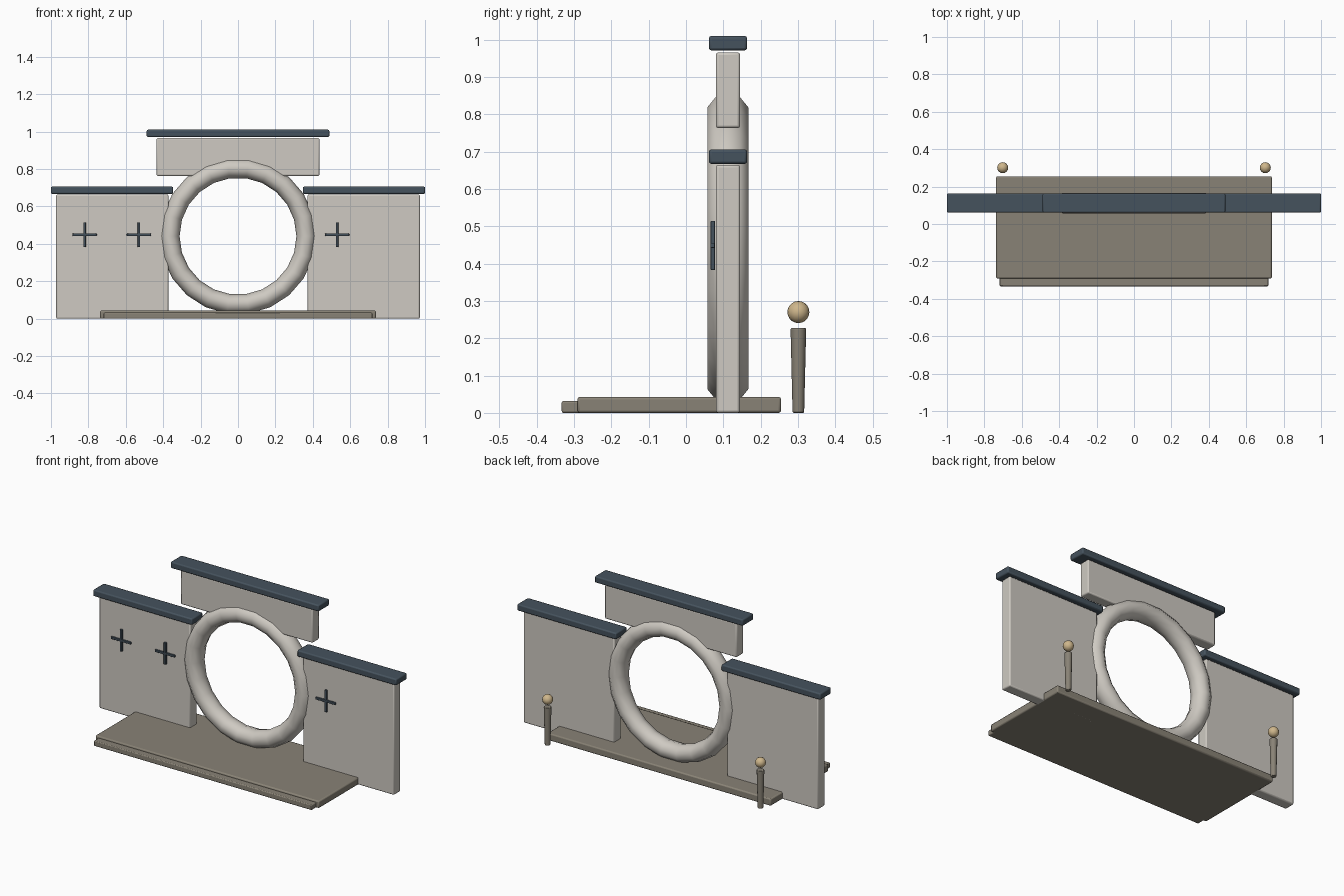
import bpy
import math

if "Cube" in bpy.data.objects:
    bpy.data.objects.remove(bpy.data.objects["Cube"])


def material(name, rgb):
    m = bpy.data.materials.new(name)
    m.diffuse_color = (*rgb, 1)
    m.use_nodes = True
    m.node_tree.nodes["Principled BSDF"].inputs["Base Color"].default_value = m.diffuse_color
    return m


PLASTER = material("plaster", (0.62, 0.59, 0.54))
SLATE = material("slate", (0.06, 0.085, 0.11))
STONE = material("stone", (0.25, 0.225, 0.18))
BRASS = material("brass", (0.62, 0.47, 0.26))


def finish(name, mat, bevel=0.0, angle=35):
    ob = bpy.context.object
    ob.name = name
    ob.data.materials.append(mat)
    bpy.ops.object.transform_apply(location=False, rotation=True, scale=True)
    if bevel:
        b = ob.modifiers.new("bevel", "BEVEL")
        b.width, b.segments = bevel, 2
        b.limit_method = "ANGLE"
    bpy.ops.object.shade_smooth_by_angle(angle=math.radians(angle))
    return ob


def box(name, x, y, z, mat, bevel=0.007):
    # x, y, z are (min, max) extents
    ext = (x, y, z)
    bpy.ops.mesh.primitive_cube_add(size=1, location=[(a + b) / 2 for a, b in ext])
    bpy.context.object.scale = [b - a for a, b in ext]
    return finish(name, mat, bevel)


WALL_Y = (0.08, 0.145)
CAP_Y = (0.061, 0.164)

# Floor slab and front step
box("floor_slab", (-0.737, 0.737), (-0.291, 0.255), (0, 0.043), STONE)
box("front_step", (-0.718, 0.718), (-0.333, -0.24), (0, 0.032), STONE, 0.005)

# Raised wall above the round gate, with its coping
box("upper_wall", (-0.435, 0.435), WALL_Y, (0.763, 0.966), PLASTER)
box("upper_coping", (-0.488, 0.488), CAP_Y, (0.971, 1.01), SLATE)

# Round gate ring, slightly deeper than it is wide
bpy.ops.mesh.primitive_torus_add(major_segments=22, minor_segments=10,
                                 major_radius=0.365, minor_radius=0.0525,
                                 location=(0, 0.112, 0.441),
                                 rotation=(math.pi / 2, 0, 0))
bpy.context.object.scale = (1, 1, 1.1)
finish("gate_ring", PLASTER, angle=60)

for side, s in (("left", -1), ("right", 1)):
    # Side walls with copings
    box(side + "_wall", sorted((s * 0.372, s * 0.972)), WALL_Y, (0, 0.664), PLASTER)
    box(side + "_coping", sorted((s * 0.347, s * 1.0)), CAP_Y, (0.667, 0.706), SLATE)

    # Rear lamp posts with globes
    bpy.ops.mesh.primitive_cone_add(vertices=12, radius1=0.0155, radius2=0.021,
                                    depth=0.227, location=(s * 0.702, 0.301, 0.1135))
    finish(side + "_lamp_post", STONE, 0.003)
    bpy.ops.mesh.primitive_uv_sphere_add(segments=16, ring_count=10, radius=0.0295,
                                         location=(s * 0.702, 0.301, 0.27))
    finish(side + "_lamp_globe", BRASS, angle=60)

# Cross-shaped window lattices on the wall fronts
for i, x in enumerate((-0.82, -0.53, 0.53)):
    box(f"lattice_upright_{i}", (x - 0.007, x + 0.007), (0.066, 0.078),
        (0.383, 0.514), SLATE, 0.002)
    box(f"lattice_crossbar_{i}", (x - 0.065, x + 0.065), (0.065, 0.077),
        (0.442, 0.455), SLATE, 0.002)
